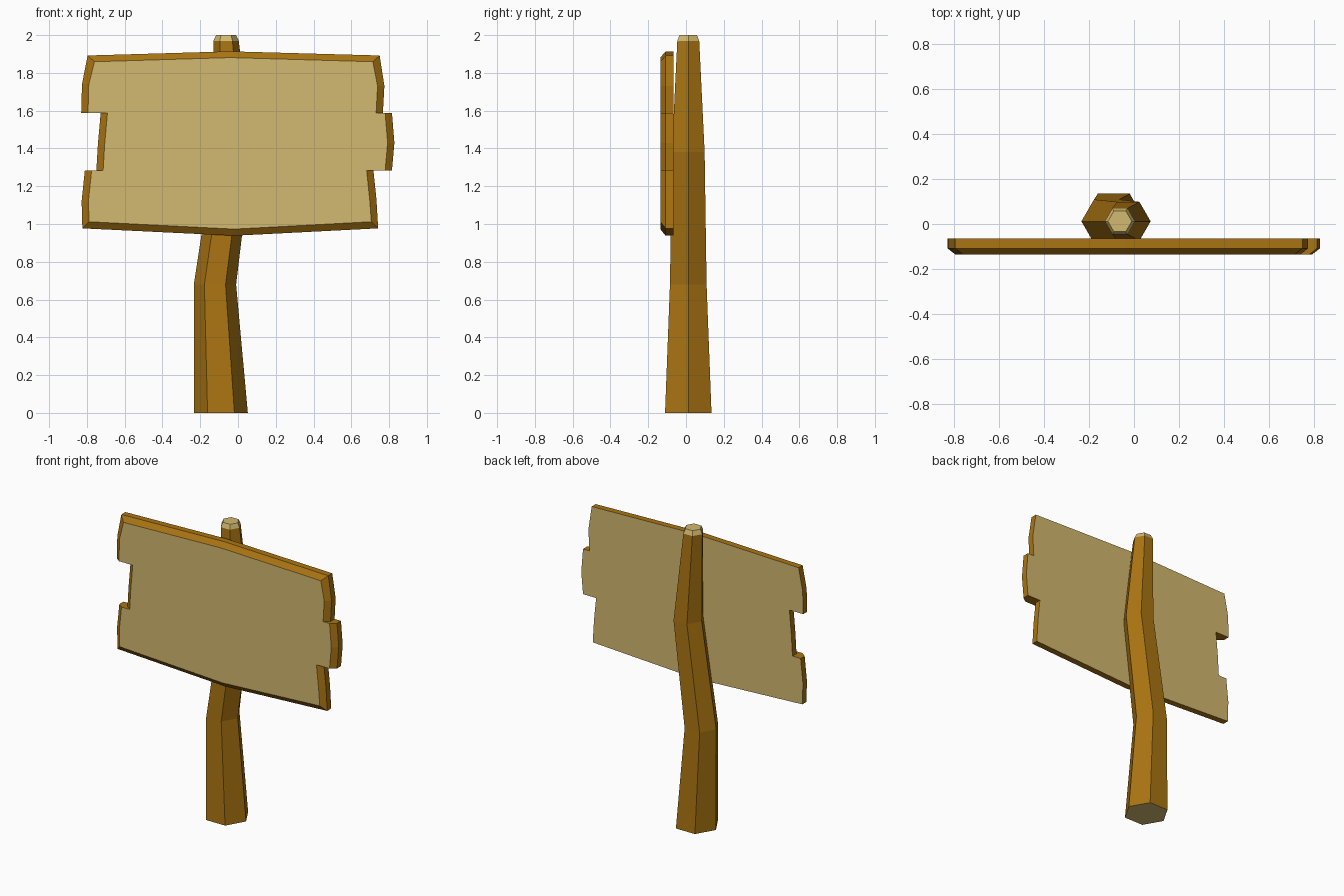
import bpy, bmesh, math

if "Cube" in bpy.data.objects:
    bpy.data.objects.remove(bpy.data.objects["Cube"])


def material(name, rgb):
    m = bpy.data.materials.new(name)
    m.diffuse_color = (*rgb, 1)
    m.use_nodes = True
    m.node_tree.nodes["Principled BSDF"].inputs["Base Color"].default_value = m.diffuse_color
    return m


BROWN = material("brown_bark", (0.40, 0.176, 0.006))
LIGHT = material("light_wood", (0.645, 0.485, 0.16))


def loft(name, rings, light_faces):
    """Join closed rings of points, cap both ends, colour faces by a rule."""
    bm = bmesh.new()
    loops = [[bm.verts.new(p) for p in ring] for ring in rings]
    n = len(loops[0])
    for a, b in zip(loops, loops[1:]):
        for i in range(n):
            j = (i + 1) % n
            bm.faces.new((a[i], a[j], b[j], b[i]))
    bm.faces.new(loops[0][::-1])
    bm.faces.new(loops[-1])
    bmesh.ops.recalc_face_normals(bm, faces=bm.faces[:])
    for f in bm.faces:
        f.material_index = 1 if light_faces(f) else 0
    mesh = bpy.data.meshes.new(name)
    bm.to_mesh(mesh)
    bm.free()
    mesh.materials.append(BROWN)
    mesh.materials.append(LIGHT)
    ob = bpy.data.objects.new(name, mesh)
    bpy.context.collection.objects.link(ob)
    return ob


# crooked six-sided post: (z, centre x, radius)
sections = [(0, -0.09, 0.142), (0.68, -0.122, 0.112), (1.38, -0.026, 0.1),
            (1.97, -0.063, 0.067), (2.0, -0.063, 0.053)]
post_rings = [[(cx + r * math.cos(k * math.pi / 3),
                0.012 + r * math.sin(k * math.pi / 3), z) for k in range(6)]
              for z, cx, r in sections]
loft("post", post_rings,
     lambda f: f.calc_center_median().z > 1.975 or f.normal.z < -0.9)


# planks: outline runs counter-clockwise from the front as (x, z),
# front rim is chamfered on the ends and on the outer long edge
def plank(name, outline, z_shift):
    inset = [(x - math.copysign(0.036, x) if abs(x) > 0.3 else x, z + z_shift(z))
             for x, z in outline]
    rings = [[(x, y, z) for x, z in pts]
             for y, pts in ((-0.065, outline), (-0.108, outline), (-0.136, inset))]
    loft(name, rings, lambda f: len(f.verts) > 4 or abs(f.normal.y) > 0.95)


plank("top_plank",
      [(-0.83, 1.588), (0.767, 1.588), (0.775, 1.73), (0.75, 1.892),
       (-0.04, 1.914), (-0.796, 1.892), (-0.826, 1.74)],
      lambda z: -0.033 if z > 1.85 else 0)
plank("middle_plank",
      [(-0.75, 1.283), (0.815, 1.283), (0.828, 1.43), (0.815, 1.588),
       (-0.727, 1.588), (-0.742, 1.42)],
      lambda z: 0)
plank("bottom_plank",
      [(-0.824, 0.977), (-0.02, 0.938), (0.742, 0.977), (0.733, 1.13),
       (0.717, 1.283), (-0.811, 1.283), (-0.828, 1.12)],
      lambda z: 0.035 if z < 1.0 else 0)
